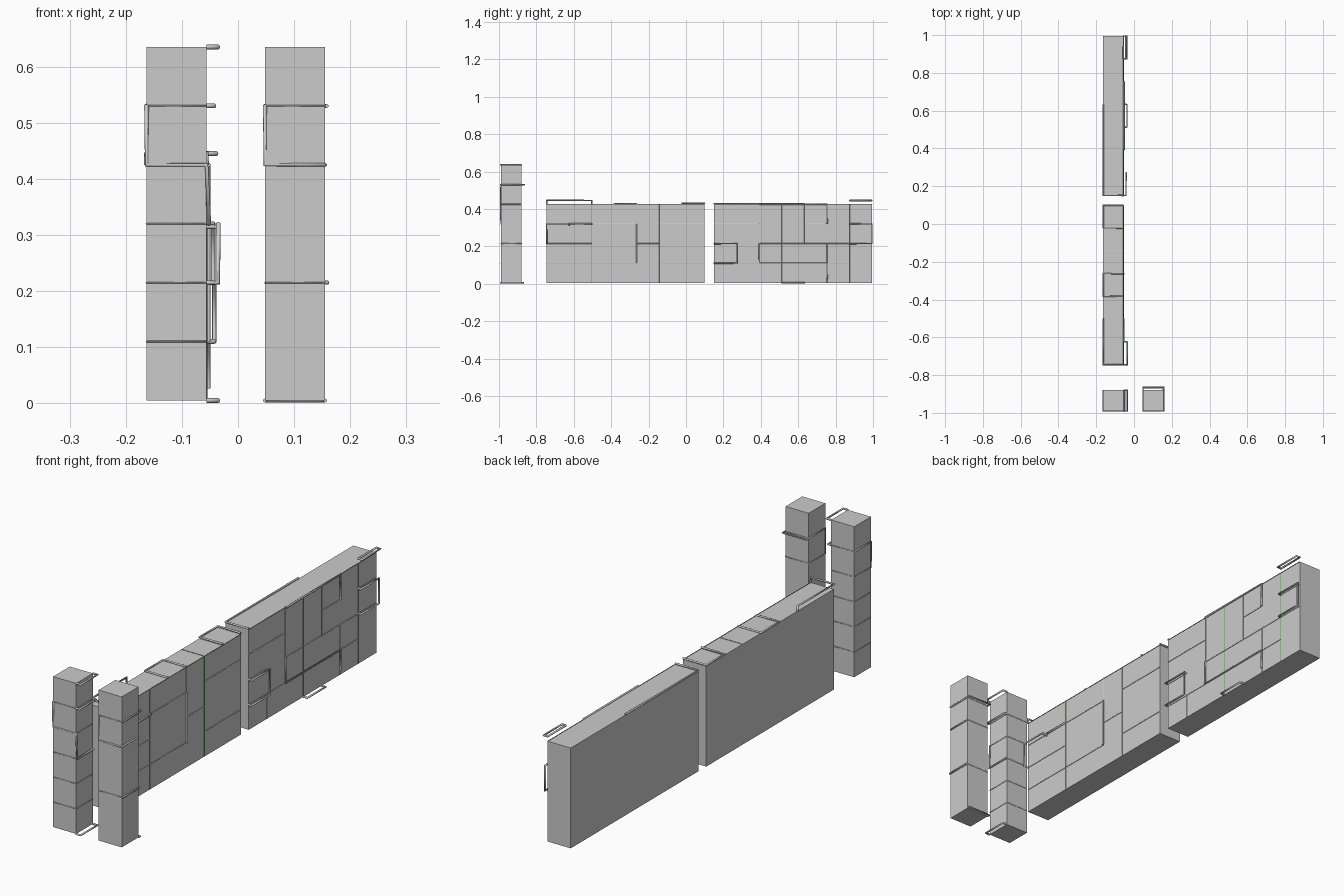
import bpy

if "Cube" in bpy.data.objects:
    bpy.data.objects.remove(bpy.data.objects["Cube"])

XL, XR = -0.163, -0.056          # wall thickness range
C, H = 0.1206, 0.105             # grid cell length and height
Z0 = 0.005
R = 0.0042                       # raised rod radius


def Z(k):
    return Z0 + k * H


def box(name, x0, x1, y0, y1, z0, z1):
    bpy.ops.mesh.primitive_cube_add(size=1, location=((x0 + x1) / 2, (y0 + y1) / 2, (z0 + z1) / 2))
    o = bpy.context.object
    o.name = name
    o.scale = (x1 - x0, y1 - y0, z1 - z0)
    return o


def rods(name, paths, r, mat=None):
    cu = bpy.data.curves.new(name, 'CURVE')
    cu.dimensions = '3D'
    cu.bevel_depth = r
    cu.bevel_resolution = 2
    cu.use_fill_caps = True
    for pts in paths:
        s = cu.splines.new('POLY')
        s.points.add(len(pts) - 1)
        for p, co in zip(s.points, pts):
            p.co = (*co, 1)
    o = bpy.data.objects.new(name, cu)
    bpy.context.collection.objects.link(o)
    if mat:
        cu.materials.append(mat)
    return o


green = bpy.data.materials.new("green")
green.diffuse_color = (0.1, 0.4, 0.08, 1)
green.use_nodes = True
green.node_tree.nodes["Principled BSDF"].inputs["Base Color"].default_value = green.diffuse_color

# Posts
PY0, PY1 = -0.99, -0.88
box("left_post", XL, XR, PY0, PY1, Z0, Z(6))
box("right_post", 0.048, 0.155, PY0, PY1, Z0, Z(6))


# Thin seams round the posts
def ring(x0, x1, z):
    return [(x0, PY1, z), (x0, PY0, z), (x1, PY0, z), (x1, PY1, z), (x0, PY1, z)]


rods("left_post_seams", [ring(XL, XR, Z(k)) for k in range(1, 6)], 0.0015)
rods("right_post_seams", [ring(0.048, 0.155, Z(k)) for k in (2, 4, 5)], 0.0015)


# Raised loop standing off the right face of a post
def handle(x, z, out):
    return [(x, PY0, z), (x + out, PY0, z), (x + out, PY1, z), (x, PY1, z)]


rods("left_post_rods", [
    handle(XR, Z(6), 0.021),
    handle(XR, Z(5), 0.014),
    [(XL, PY1, Z(5)), (XL, PY0, Z(5)), (XL, PY0, Z(4)), (XR, PY0, Z(4)), (XR + 0.004, PY0, Z(3)),
     (XR + 0.004, PY1, Z(3))],
    handle(XR, Z(0), 0.021)], R)
rods("right_post_rods", [
    [(0.048, PY1, Z(5)), (0.048, PY0, Z(5)), (0.048, PY0, Z(4)), (0.155, PY0, Z(4)), (0.155, PY1, Z(4))],
    [(0.048, PY1, Z(5)), (0.048, PY1 + 0.016, Z(5)), (0.158, PY1 + 0.016, Z(5)), (0.158, PY0, Z(5))],
    handle(0.155, Z(2), 0.005),
    [(0.048, PY1, Z0), (0.048, PY1 + 0.012, Z0), (0.155, PY1 + 0.012, Z0), (0.155, PY1, Z0)]], 0.0035)

# Walls
Y1, Y2 = -0.745, 0.151
box("front_wall", XL, XR, Y1, Y1 + 7 * C, Z0, Z(4))
box("back_wall", XL, XR, Y2, Y2 + 7 * C, Z0, Z(4))


# Path on the outer wall face from (column, row) grid points
def face(y, cells, out=0.0):
    return [(XR + out, y + c * C, Z(k)) for c, k in cells]


# Path on the face with both ends returned to the wall
def loop(y, cells, out):
    p = face(y, cells, out)
    return [(XR, *p[0][1:])] + p + [(XR, *p[-1][1:])]


# Path across the wall top
def top(y, cols, up=0.0):
    a, b = cols
    z = Z(4) + up
    return [(XR, y + a * C, z), (XL, y + a * C, z), (XL, y + b * C, z), (XR, y + b * C, z)]


# Thin seams on the wall faces
rods("front_wall_seams", [face(Y1, s) for s in (
    [(0, 3), (2, 3)], [(0, 2), (2, 2)], [(0, 1), (4, 1)], [(2, 3), (4, 3)],
    [(4, 2), (5, 2)], [(5, 1), (7, 1)], [(5, 3), (7, 3)], [(4, 4), (4, 3)])]
    + [[(XL, Y1 + c * C, Z(4)), (XR, Y1 + c * C, Z(4))] for c in (4, 5, 6)], 0.0018)
rods("back_wall_seams", [face(Y2, s) for s in (
    [(0, 3), (2, 3)], [(0, 2), (1, 2)], [(2, 2), (7, 2)], [(0, 1), (2, 1)],
    [(4, 3), (5, 3)], [(2, 4), (2, 1)], [(5, 2), (5, 0)], [(5, 1), (6, 1)],
    [(6, 3), (7, 3)], [(1, 1), (1, 0)])], 0.0018)

# Green seams
rods("front_wall_green_seams", [face(Y1, s) for s in (
    [(2, 0), (2, 4)], [(5, 0), (5, 4)], [(0, 4), (7, 4)])], 0.0014, green)
rods("back_wall_green_seams", [face(Y2, s) for s in (
    [(3, 0), (3, 4)], [(4, 2), (4, 4)], [(6, 0), (6, 4)], [(0, 4), (7, 4)])], 0.0014, green)

# Raised rods on the front wall
rods("front_wall_rods", [
    loop(Y1, [(0, 2), (0, 3), (1, 3), (1, 2.95)], 0.021),
    loop(Y1, [(1, 3), (2, 3)], 0.004),
    face(Y1, [(4, 3), (4, 1)], 0.003),
    [(XR, Y1, Z(4)), (XR, Y1, Z(4) + 0.021), (XL, Y1, Z(4) + 0.021),
     (XL, Y1 + 2 * C, Z(4) + 0.021), (XL, Y1 + 2 * C, Z(4))],
    top(Y1, (3, 4), 0.002), top(Y1, (6, 7), 0.005)], R)

# Raised rods on the back wall
rods("back_wall_rods", [
    loop(Y2, [(0, 1), (1, 1), (1, 2), (0, 2)], 0.014),
    face(Y2, [(2, 2), (2, 1), (5, 1), (5, 0.2)], 0.003),
    face(Y2, [(2, 4), (5, 4), (5, 3)], 0.003),
    loop(Y2, [(3, 0), (4, 0)], 0.018),
    [(XR, Y2, Z(4) + 0.003), (XL, Y2, Z(4) + 0.003), (XL, Y2 + 4 * C, Z(4) + 0.003)],
    loop(Y2, [(6, 3), (7, 3), (7, 2), (6, 2)], 0.012),
    [(XR, Y2 + 6 * C, Z(4) + 0.02), (XR + 0.018, Y2 + 6 * C, Z(4) + 0.02),
     (XR + 0.018, Y2 + 7 * C, Z(4) + 0.02), (XR, Y2 + 7 * C, Z(4) + 0.02),
     (XR, Y2 + 6 * C, Z(4) + 0.02)]], R)
